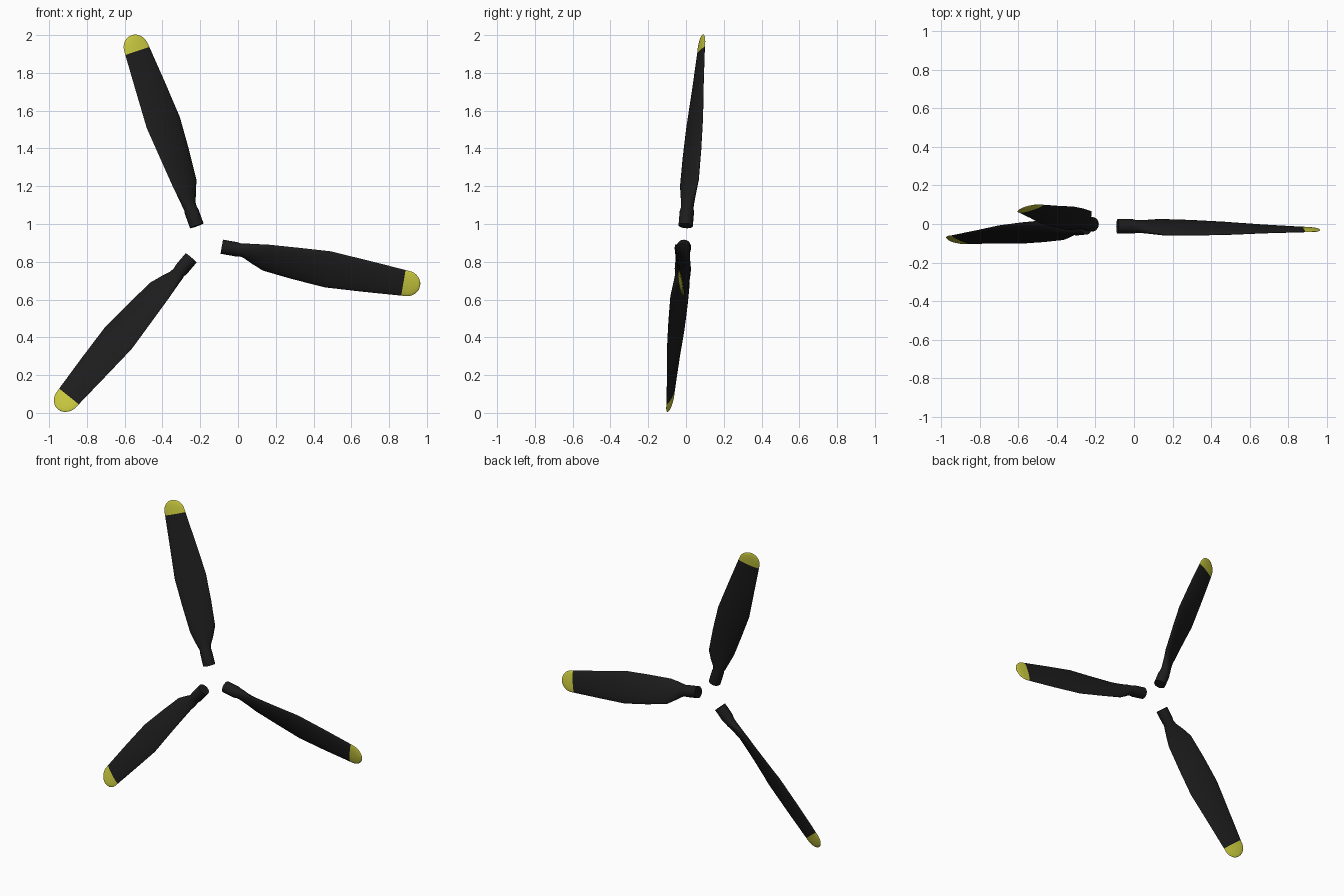
import bpy, bmesh, math
from mathutils import Matrix, Vector

if "Cube" in bpy.data.objects:
    bpy.data.objects.remove(bpy.data.objects["Cube"])

N = 20


def material(name, rgb):
    m = bpy.data.materials.new(name)
    m.diffuse_color = (*rgb, 1)
    m.use_nodes = True
    m.node_tree.nodes["Principled BSDF"].inputs["Base Color"].default_value = m.diffuse_color
    return m


black = material("black_paint", (0.012, 0.012, 0.012))
yellow = material("yellow_paint", (0.58, 0.58, 0.05))

# Stations: radius, chord centre, half chord, half thickness, pitch in degrees, edge sharpness
SHANK = [
    (0.100, 0.0, 0.038, 0.038, 36, 1.0),
    (0.180, 0.0, 0.038, 0.038, 36, 1.0),
    (0.200, 0.0, 0.035, 0.033, 36, 1.0),
    (0.225, 0.0, 0.042, 0.030, 36, 1.0),
    (0.270, -0.008, 0.060, 0.025, 36, 1.1),
    (0.335, -0.017, 0.081, 0.020, 35, 1.2),
    (0.500, -0.020, 0.093, 0.018, 29.5, 1.25),
    (0.675, -0.021, 0.102, 0.016, 23.5, 1.25),
    (0.880, -0.022, 0.086, 0.012, 19, 1.25),
    (1.080, -0.022, 0.070, 0.009, 15, 1.25),
]

# Rounded tip: half ellipse beyond the paint line
TIP = [SHANK[-1]]
for k in range(1, 8):
    t = math.radians(k * 12.5)
    TIP.append((1.095 + 0.075 * math.sin(t), -0.022, 0.069 * math.cos(t),
                0.009 * math.cos(t) ** 0.7, 15, 1.25))


def loft(name, stations, mat, matrix, cap_start, cap_end):
    bm = bmesh.new()
    rings = []
    for r, centre, half, thick, pitch, sharp in stations:
        p = math.radians(pitch)
        ring = []
        for i in range(N):
            a = 2 * math.pi * i / N
            s = math.sin(a)
            c = half * math.cos(a)
            d = thick * math.copysign(abs(s) ** sharp, s)
            ring.append(bm.verts.new(matrix @ Vector((
                r, -c * math.sin(p) + d * math.cos(p),
                centre + c * math.cos(p) + d * math.sin(p)))))
        rings.append(ring)
    for a, b in zip(rings, rings[1:]):
        for i in range(N):
            j = (i + 1) % N
            bm.faces.new((a[i], a[j], b[j], b[i]))
    if cap_start:
        bm.faces.new(rings[0][::-1])
    if cap_end:
        bm.faces.new(rings[-1])
    bmesh.ops.recalc_face_normals(bm, faces=bm.faces)
    # Keep outward orientation on the open-ended lofts
    f = max(bm.faces, key=lambda q: (matrix.inverted() @ q.calc_center_median()).y)
    if (matrix.inverted().to_3x3() @ f.normal).y < 0:
        bmesh.ops.reverse_faces(bm, faces=bm.faces)
    mesh = bpy.data.meshes.new(name)
    bm.to_mesh(mesh)
    bm.free()
    ob = bpy.data.objects.new(name, mesh)
    bpy.context.collection.objects.link(ob)
    mesh.materials.append(mat)
    bpy.ops.object.select_all(action='DESELECT')
    ob.select_set(True)
    bpy.context.view_layer.objects.active = ob
    bpy.ops.object.shade_smooth_by_angle(angle=math.radians(35))


# Three blades around a disc leaning back five degrees
lean = Matrix.Translation((-0.184, -0.010, 0.897)) @ Matrix.Rotation(math.radians(-5), 4, 'X')
for k, angle in enumerate((-10, 110, 230), 1):
    m = lean @ Matrix.Rotation(math.radians(-angle), 4, 'Y')
    loft(f"blade_{k}", SHANK, black, m, True, False)
    loft(f"blade_tip_{k}", TIP, yellow, m, False, True)
